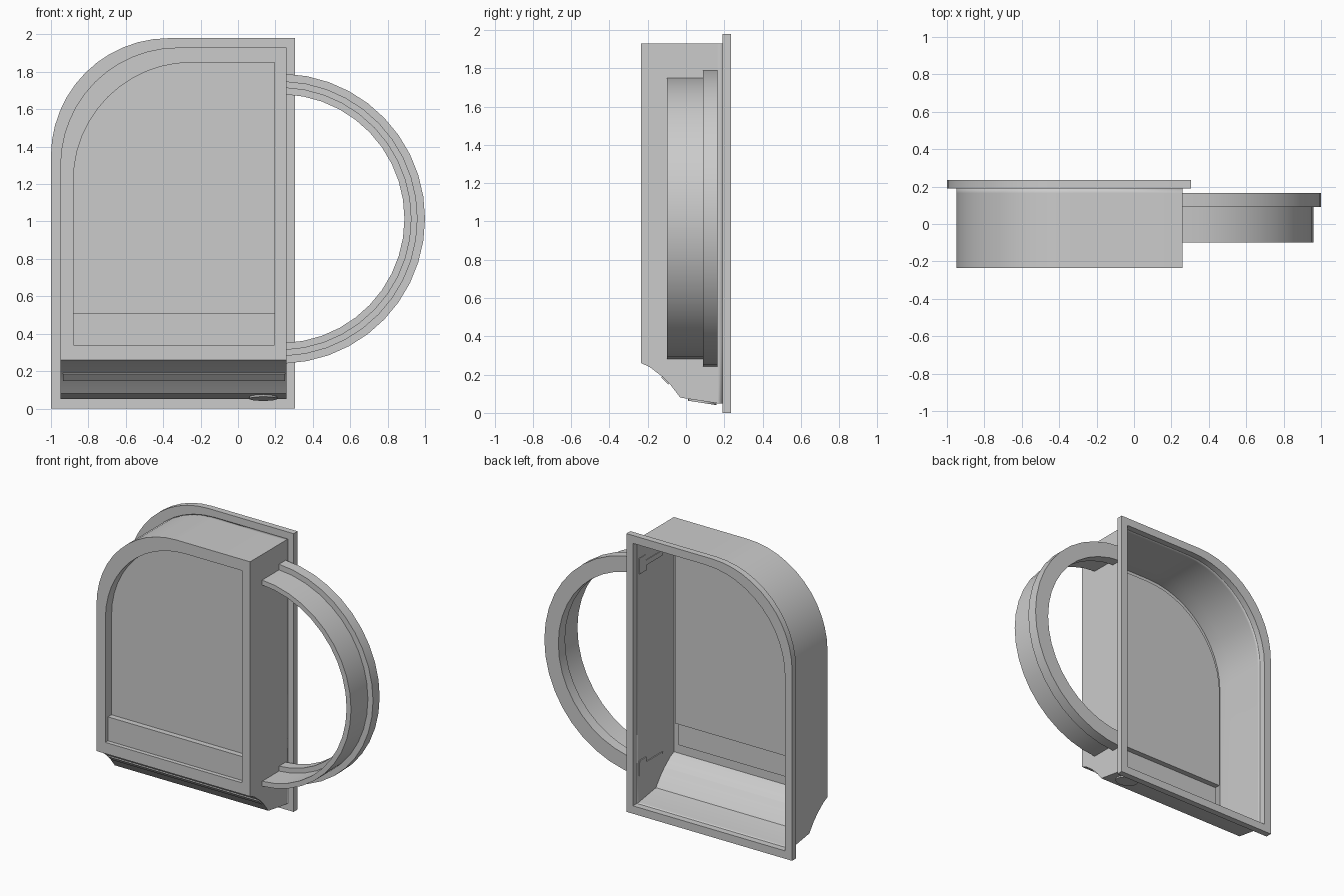
import bpy, bmesh
from math import sin, cos, pi, radians
from mathutils import Vector

if "Cube" in bpy.data.objects:
    bpy.data.objects.remove(bpy.data.objects["Cube"], do_unlink=True)

grey = bpy.data.materials.new("plain_grey")
grey.use_nodes = True
colour = (0.6, 0.6, 0.6, 1)
grey.diffuse_color = colour
grey.node_tree.nodes["Principled BSDF"].inputs["Base Color"].default_value = colour

SPLIT = 0.51      # height of the step in the front panel
RADIUS = 0.63     # rounded corner
STEPS = 12


def finish(name, bm, angle=30):
    bmesh.ops.recalc_face_normals(bm, faces=bm.faces)
    mesh = bpy.data.meshes.new(name)
    bm.to_mesh(mesh)
    bm.free()
    obj = bpy.data.objects.new(name, mesh)
    bpy.context.collection.objects.link(obj)
    mesh.materials.append(grey)
    bpy.ops.object.select_all(action="DESELECT")
    obj.select_set(True)
    bpy.context.view_layer.objects.active = obj
    bpy.ops.object.shade_smooth_by_angle(angle=radians(angle))
    return obj


def outline(bm, y, x0, x1, z0, z1):
    """Loop of vertices: rectangle with one large rounded upper corner."""
    pts = [(x1, z0), (x1, SPLIT), (x1, z1)]
    for i in range(STEPS + 1):
        a = pi / 2 * (1 + i / STEPS)
        pts.append((x0 + RADIUS + RADIUS * cos(a), z1 - RADIUS + RADIUS * sin(a)))
    pts += [(x0, SPLIT), (x0, z0)]
    return [bm.verts.new((x, y, z)) for x, z in pts]


def bridge(bm, a, b, closed=True):
    n = len(a)
    for i in range(n if closed else n - 1):
        j = (i + 1) % n
        bm.faces.new((a[i], a[j], b[j], b[i]))


# Hollow body: outline lofted front to back, with its underside following a profile
bm = bmesh.new()
underside = [(-0.235, 0.26), (-0.19, 0.24), (-0.125, 0.19), (-0.08, 0.145),
             (-0.03, 0.08), (0.165, 0.05), (0.192, 0.05)]
rows = [outline(bm, y, -0.95, 0.26, z, 1.93) for y, z in underside]
for a, b in zip(rows, rows[1:]):
    bridge(bm, a, b)

# Front border, with a recessed panel whose lower part is shallower
panel = (-0.88, 0.195, 0.34, 1.85)
rim = outline(bm, -0.235, *panel)
bridge(bm, rows[0], rim)
deep = outline(bm, -0.165, *panel)
for v in (deep.pop(0), deep.pop()):
    bm.verts.remove(v)
low = [bm.verts.new((rim[i].co.x, -0.205, rim[i].co.z)) for i in (0, 1, -2, -1)]
bridge(bm, rim[2:-2], deep[1:-1], closed=False)
for face in ((rim[0], rim[1], low[1], low[0]),
             (rim[1], rim[2], deep[1], deep[0], low[1]),
             (rim[-3], rim[-2], low[2], deep[-1], deep[-2]),
             (rim[-2], rim[-1], low[3], low[2]),
             (rim[-1], rim[0], low[0], low[3]),
             (low[1], low[2], deep[-1], deep[0]),
             low, deep):
    bm.faces.new(face)
body = finish("body_shell", bm, 20)
shell = body.modifiers.new("thin_wall", "SOLIDIFY")
shell.thickness = 0.006
shell.offset = -1

# Flat flange round the open back
bm = bmesh.new()
outer, inner = (-1, 0.305, 0, 1.98), (-0.944, 0.254, 0.056, 1.924)
loops = [outline(bm, y, *size) for size, y in
         ((outer, 0.19), (outer, 0.235), (inner, 0.235), (inner, 0.19))]
for i in range(4):
    bridge(bm, loops[i], loops[(i + 1) % 4])
finish("back_flange", bm, 20)

# Curved handle: T section of a rim and a thin web, swept round an arc
bm = bmesh.new()
section = [(0.665, 0.165), (0.665, 0.09), (0.70, 0.09), (0.70, -0.1),
           (0.735, -0.1), (0.735, 0.09), (0.775, 0.09), (0.775, 0.165)]
rings = []
for i in range(21):
    a = radians(88 - 176 * i / 20)
    rings.append([bm.verts.new((0.225 + r * cos(a), y, 1.015 + r * sin(a)))
                  for r, y in section])
for a, b in zip(rings, rings[1:]):
    bridge(bm, a, b)
bm.faces.new(rings[0])
bm.faces.new(rings[-1])
finish("handle", bm)

# Narrow strip along the sloping underside
bm = bmesh.new()
ends = [[bm.verts.new((x, y, z)) for y, z in
         ((-0.12, 0.195), (-0.13, 0.185), (-0.092, 0.148), (-0.085, 0.155))]
        for x in (-0.935, 0.25)]
bridge(bm, *ends)
for end in ends:
    bm.faces.new(end)
finish("underside_strip", bm)

# Round foot pad lying on the gently sloping base
bm = bmesh.new()
bmesh.ops.create_cone(bm, cap_ends=True, segments=24, radius1=0.075,
                      radius2=0.075, depth=0.012)
pad = finish("foot_pad", bm)
pad.location = (0.135, 0.085, 0.058)
pad.rotation_euler = Vector((0, 0.195, -0.03)).to_track_quat("Y", "Z").to_euler()
